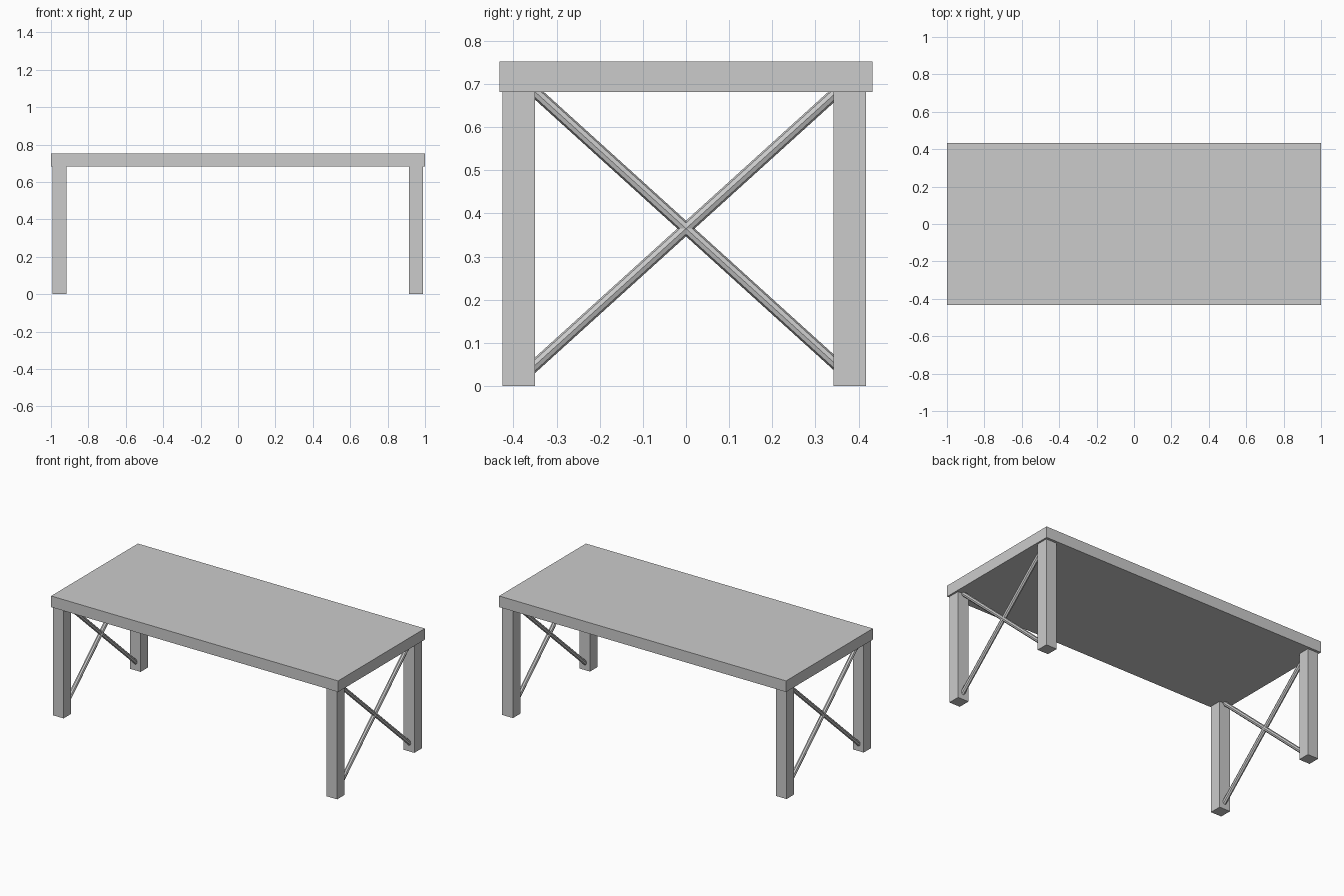
import bpy
from mathutils import Vector

if "Cube" in bpy.data.objects:
    bpy.data.objects.remove(bpy.data.objects["Cube"])


def box(name, lo, hi):
    lo, hi = Vector(lo), Vector(hi)
    bpy.ops.mesh.primitive_cube_add(size=1, location=(lo + hi) / 2)
    ob = bpy.context.object
    ob.name = name
    ob.scale = hi - lo
    return ob


def rod(name, a, b, radius):
    a, b = Vector(a), Vector(b)
    bpy.ops.mesh.primitive_cylinder_add(vertices=8, radius=radius, depth=(b - a).length,
                                        location=(a + b) / 2)
    ob = bpy.context.object
    ob.name = name
    ob.rotation_euler = (b - a).to_track_quat('Z', 'Y').to_euler()
    return ob


# Table top
box("table_top", (-1, -0.432, 0.682), (1, 0.432, 0.752))

# Legs and crossed end braces
LEG = 0.075
for side, x in (("left", -0.993), ("right", 0.914)):
    for end, y in (("front", -0.425), ("back", 0.342)):
        box(f"{end}_{side}_leg", (x, y, 0), (x + LEG, y + LEG, 0.682))
    cx = x + LEG / 2
    for name, s in (("rising", 1), ("falling", -1)):
        # Brace ends are buried inside the legs
        rod(f"{side}_{name}_brace", (cx, -0.36, 0.365 - s * 0.326),
            (cx, 0.36, 0.365 + s * 0.326), 0.0135)
